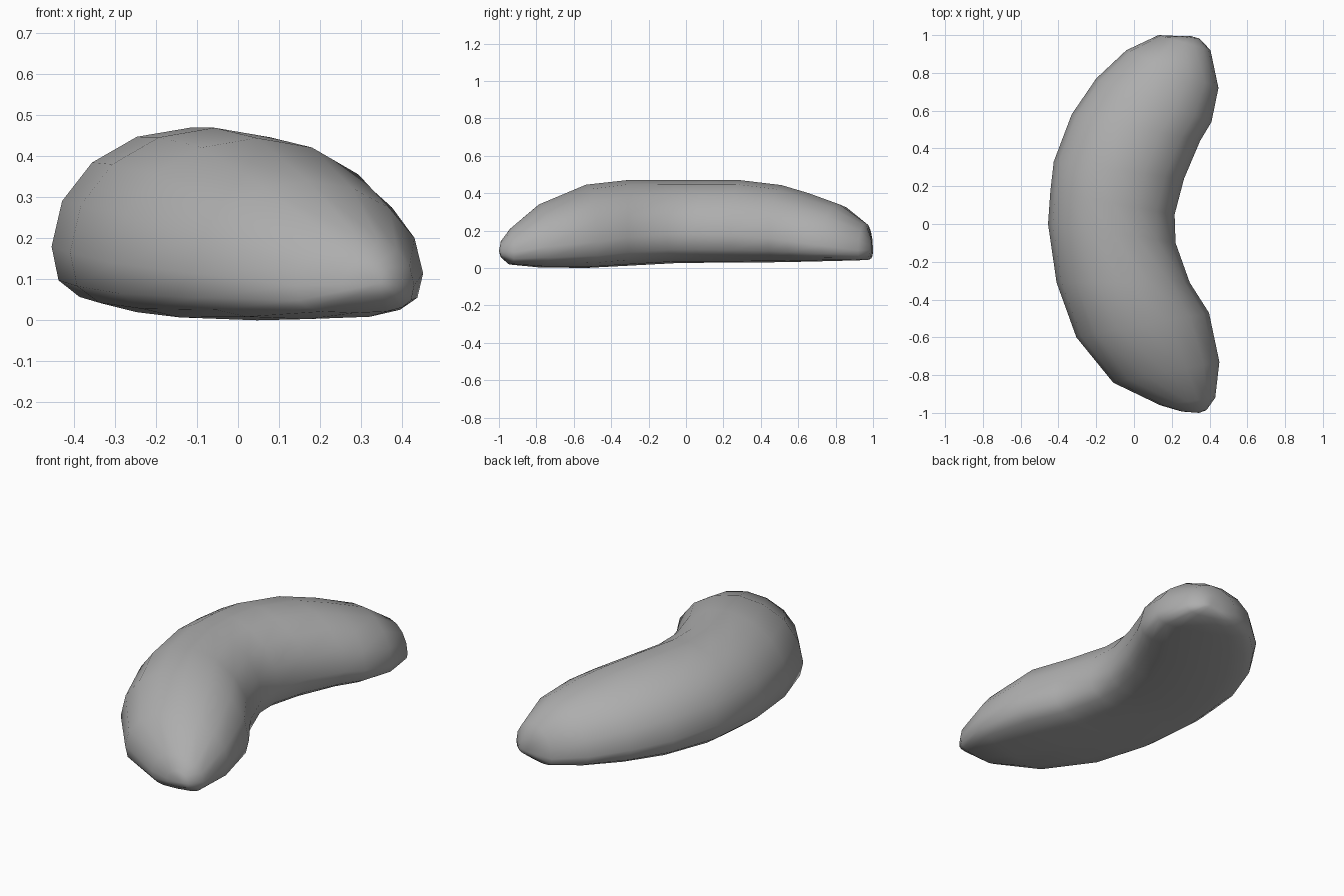
import bpy, bmesh, math
from mathutils import Vector

if "Cube" in bpy.data.objects:
    bpy.data.objects.remove(bpy.data.objects["Cube"])

# Stations along the bend: outer x, outer y, inner x, inner y, top z, bottom z, widest z
STATIONS = [
    (0.14, -0.96, 0.43, -0.92, 0.21, 0.018, 0.085),
    (-0.11, -0.84, 0.452, -0.73, 0.34, 0.003, 0.115),
    (-0.305, -0.60, 0.397, -0.47, 0.445, 0.0, 0.14),
    (-0.41, -0.31, 0.295, -0.31, 0.47, 0.012, 0.165),
    (-0.455, 0.0, 0.22, -0.10, 0.47, 0.026, 0.18),
    (-0.443, 0.17, 0.215, 0.05, 0.47, 0.028, 0.18),
    (-0.425, 0.33, 0.265, 0.24, 0.47, 0.028, 0.175),
    (-0.33, 0.58, 0.35, 0.44, 0.443, 0.031, 0.16),
    (-0.20, 0.77, 0.41, 0.54, 0.40, 0.034, 0.145),
    (-0.04, 0.92, 0.447, 0.72, 0.34, 0.038, 0.12),
    (0.13, 1.0, 0.405, 0.92, 0.24, 0.042, 0.095),
]
TIPS = [Vector((0.345, -1.0, 0.09)), Vector((0.30, 0.995, 0.095))]
SIDES = 16


def spow(v, p):
    return math.copysign(abs(v) ** p, v)


def add_ring(bm, station):
    """Rounded section: elliptical above, flattened below."""
    ox, oy, ix, iy, top, bottom, wide = station
    outer, inner = Vector((ox, oy, wide)), Vector((ix, iy, wide))
    mid, half = (outer + inner) / 2, (inner - outer) / 2
    ring = []
    for i in range(SIDES):
        a = 2 * math.pi * i / SIDES
        c, s = math.cos(a), math.sin(a)
        p = 1.0 if s >= 0 else 0.65
        height = top - wide if s >= 0 else wide - bottom
        co = mid + half * spow(c, p)
        co.z += spow(s, p) * height
        ring.append(bm.verts.new(co))
    return ring


# Curved bean body lofted through the stations
bm = bmesh.new()
rings = [add_ring(bm, s) for s in STATIONS]
for a, b in zip(rings, rings[1:]):
    for i in range(SIDES):
        j = (i + 1) % SIDES
        bm.faces.new((a[i], a[j], b[j], b[i]))

# Blunt rounded ends: a shrunken ring close to each tip, then a cap
for ring, tip in zip((rings[0], rings[-1]), TIPS):
    cap = [bm.verts.new(v.co.lerp(tip, 0.55)) for v in ring]
    for v in cap:
        v.co.y = v.co.y * 0.4 + tip.y * 0.6
    for i in range(SIDES):
        j = (i + 1) % SIDES
        bm.faces.new((ring[i], ring[j], cap[j], cap[i]))
    centre = bm.verts.new(tip)
    for i in range(SIDES):
        bm.faces.new((cap[i], cap[(i + 1) % SIDES], centre))

bmesh.ops.recalc_face_normals(bm, faces=bm.faces)
for f in bm.faces:
    f.smooth = True

mesh = bpy.data.meshes.new("curved_body")
bm.to_mesh(mesh)
bm.free()
body = bpy.data.objects.new("curved_body", mesh)
bpy.context.collection.objects.link(body)

# Dark grey surface
grey = bpy.data.materials.new("dark_grey")
grey.diffuse_color = (0.42, 0.42, 0.42, 1.0)
grey.use_nodes = True
grey.node_tree.nodes["Principled BSDF"].inputs["Base Color"].default_value = grey.diffuse_color
mesh.materials.append(grey)
